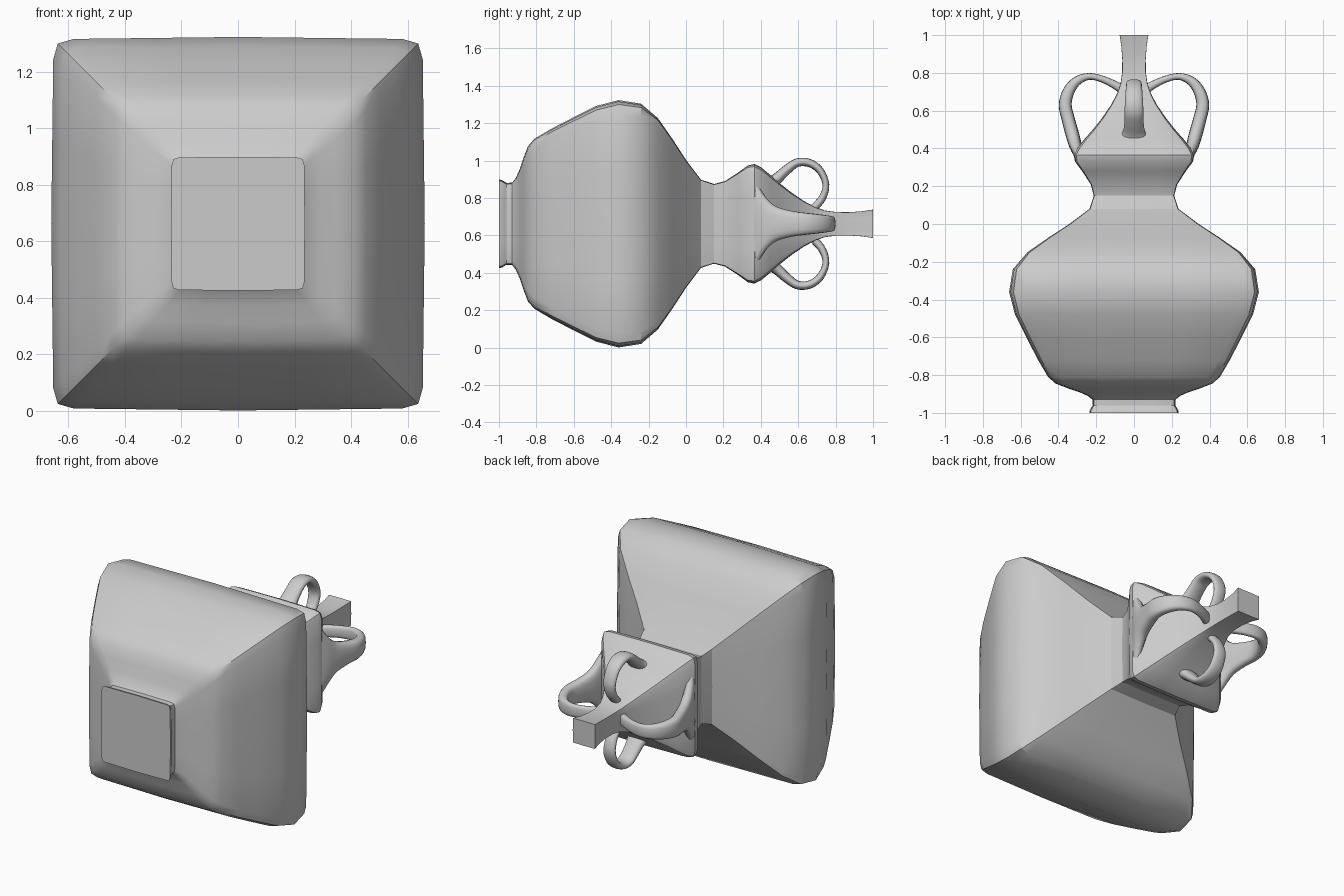
import bpy
import bmesh
import math
from mathutils import Vector

old = bpy.data.objects.get("Cube")
if old:
    bpy.data.objects.remove(old, do_unlink=True)

CZ = 0.662  # height of the long axis, which runs along y

clay = bpy.data.materials.new("grey clay")
clay.use_nodes = True
GREY = (0.6, 0.6, 0.6, 1.0)
clay.diffuse_color = GREY
clay.node_tree.nodes["Principled BSDF"].inputs["Base Color"].default_value = GREY


def loft(name, rings, angle):
    """Skin a list of closed rings and cap both ends."""
    bm = bmesh.new()
    rows = [[bm.verts.new(p) for p in ring] for ring in rings]
    n = len(rows[0])
    for a, b in zip(rows, rows[1:]):
        for i in range(n):
            j = (i + 1) % n
            bm.faces.new((a[i], a[j], b[j], b[i]))
    bm.faces.new(rows[0])
    bm.faces.new(rows[-1])
    bmesh.ops.recalc_face_normals(bm, faces=bm.faces)
    mesh = bpy.data.meshes.new(name)
    bm.to_mesh(mesh)
    bm.free()
    mesh.materials.append(clay)
    ob = bpy.data.objects.new(name, mesh)
    bpy.context.collection.objects.link(ob)
    bpy.ops.object.select_all(action="DESELECT")
    ob.select_set(True)
    bpy.context.view_layer.objects.active = ob
    bpy.ops.object.shade_smooth_by_angle(angle=math.radians(angle))
    return ob


def square_ring(y, h, r):
    """Square section of half width h, corner radius r as a fraction of h."""
    c = 1 - r
    d = c + r * math.sqrt(0.5)
    side = [(1, -c), (1, -c * 0.5), (1, 0), (1, c * 0.5), (1, c), (d, d)]
    # faces bulge very slightly at the middle
    side = [(x * (1 - 0.012 * abs(z)), z) for x, z in side[:-1]] + side[-1:]
    ring = []
    for k in range(4):
        ca, sa = round(math.cos(k * math.pi / 2)), round(math.sin(k * math.pi / 2))
        ring += [Vector((h * (x * ca - z * sa), y, CZ + h * (x * sa + z * ca)))
                 for x, z in side]
    return ring


# Foot, belly, waist, upper bulb and spout: (y, half width, corner radius)
profile = [
    (-1.0, 0.237, 0.12), (-0.985, 0.234, 0.12), (-0.96, 0.219, 0.12), (-0.93, 0.22, 0.12),
    (-0.91, 0.245, 0.13), (-0.89, 0.29, 0.14), (-0.87, 0.35, 0.15), (-0.845, 0.415, 0.14),
    (-0.81, 0.455, 0.13), (-0.72, 0.508, 0.12), (-0.6, 0.57, 0.12), (-0.48, 0.63, 0.12),
    (-0.36, 0.661, 0.12), (-0.24, 0.642, 0.11), (-0.15, 0.565, 0.07), (-0.07, 0.45, 0.05),
    (0.0, 0.342, 0.05), (0.08, 0.236, 0.05), (0.15, 0.213, 0.05), (0.21, 0.229, 0.06),
    (0.28, 0.275, 0.08), (0.33, 0.312, 0.12), (0.365, 0.32, 0.15), (0.40, 0.303, 0.16),
    (0.45, 0.262, 0.16), (0.50, 0.218, 0.16), (0.56, 0.17, 0.16), (0.63, 0.122, 0.14),
    (0.69, 0.09, 0.11), (0.74, 0.072, 0.08), (0.80, 0.063, 0.05), (0.87, 0.062, 0.03),
    (0.94, 0.067, 0.02), (1.0, 0.076, 0.02),
]
loft("vase_body", [square_ring(*p) for p in profile], 32)


def catmull(pts, steps):
    """Smooth a coarse path of any number of channels."""
    p = [Vector(q) for q in pts]
    p = [p[0] * 2 - p[1]] + p + [p[-1] * 2 - p[-2]]
    out = []
    for i in range(1, len(p) - 2):
        a, b, c, d = p[i - 1:i + 3]
        for s in range(steps):
            t = s / steps
            out.append(0.5 * (2 * b + (c - a) * t + (2 * a - 5 * b + 4 * c - d) * t * t
                              + (3 * b - a - 3 * c + d) * t ** 3))
    return out + [p[-2]]


def handle(name, path, turn, blunt):
    """Sweep a rounded strap along (radius, y, half thickness, half width)."""
    out = Vector((math.cos(turn), 0, math.sin(turn)))
    across = Vector((-math.sin(turn), 0, math.cos(turn)))
    along = Vector((0, 1, 0))
    pts = catmull(path, 4)
    rings = []
    for i, (r, y, th, w) in enumerate(pts):
        a, b = pts[max(i - 1, 0)], pts[min(i + 1, len(pts) - 1)]
        tr, ty = b[0] - a[0], b[1] - a[1]
        length = math.hypot(tr, ty)
        normal = (out * ty - along * tr) / length
        ring = []
        for k in range(16):
            q = k * math.pi / 8
            cq, sq = math.cos(q), math.sin(q)
            u = math.copysign(abs(cq) ** blunt, cq) * th
            v = math.copysign(abs(sq) ** blunt, sq) * w
            ring.append(Vector((0, 0, CZ)) + out * r + along * y + normal * u + across * v)
        rings.append(ring)
    loft(name, rings, 50)


# Wide side straps flare out of the shoulder edge
side_path = [
    (0.285, 0.355, 0.025, 0.26), (0.308, 0.41, 0.033, 0.165), (0.325, 0.47, 0.036, 0.1),
    (0.347, 0.55, 0.035, 0.072), (0.364, 0.63, 0.034, 0.06), (0.347, 0.70, 0.031, 0.052),
    (0.305, 0.755, 0.025, 0.045), (0.24, 0.781, 0.018, 0.04), (0.165, 0.766, 0.018, 0.037),
    (0.09, 0.73, 0.022, 0.036), (0.03, 0.69, 0.025, 0.035),
]
# Narrower loops on the upper and lower faces
loop_path = [
    (0.215, 0.45, 0.035, 0.08), (0.245, 0.49, 0.03, 0.058), (0.29, 0.54, 0.026, 0.051),
    (0.327, 0.595, 0.023, 0.05), (0.325, 0.66, 0.022, 0.047), (0.285, 0.717, 0.02, 0.043),
    (0.21, 0.748, 0.018, 0.04), (0.14, 0.73, 0.02, 0.036), (0.085, 0.685, 0.022, 0.032),
    (0.03, 0.64, 0.024, 0.03),
]
handle("left_handle", side_path, 0, 0.7)
handle("right_handle", side_path, math.pi, 0.7)
handle("upper_handle", loop_path, math.pi / 2, 0.9)
handle("lower_handle", loop_path, -math.pi / 2, 0.9)
